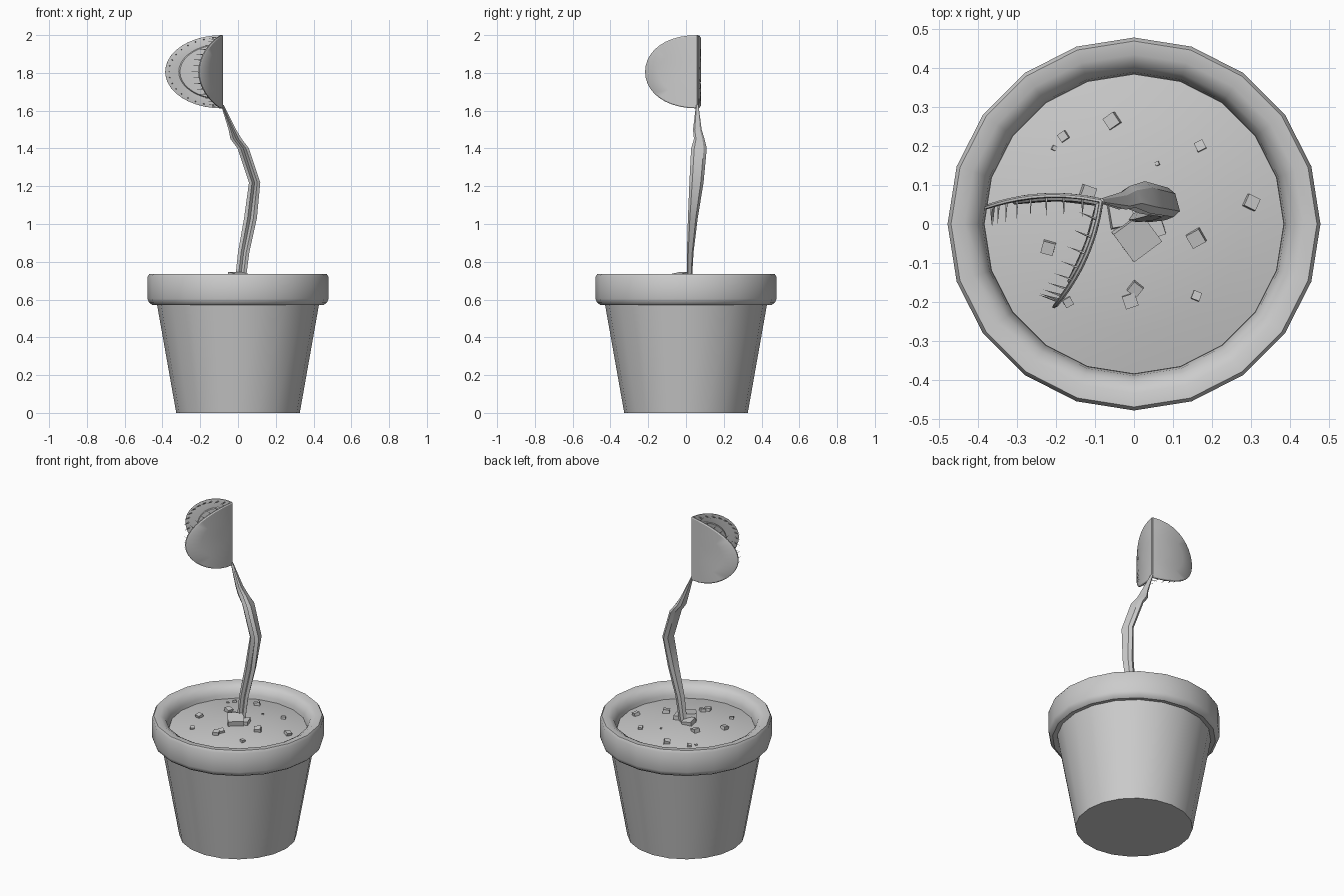
import bpy, bmesh, random
from math import sin, cos, pi, radians
from mathutils import Vector, Matrix, Euler

if "Cube" in bpy.data.objects:
    bpy.data.objects.remove(bpy.data.objects["Cube"])

random.seed(4)


def finish(name, bm, angle=None):
    bmesh.ops.recalc_face_normals(bm, faces=bm.faces)
    me = bpy.data.meshes.new(name)
    bm.to_mesh(me)
    bm.free()
    ob = bpy.data.objects.new(name, me)
    bpy.context.collection.objects.link(ob)
    if angle:
        bpy.ops.object.select_all(action='DESELECT')
        ob.select_set(True)
        bpy.context.view_layer.objects.active = ob
        bpy.ops.object.shade_smooth_by_angle(angle=radians(angle))
    return ob


def loft(bm, rings):
    """Skin closed rings of points and cap both ends."""
    vs = [[bm.verts.new(p) for p in ring] for ring in rings]
    n = len(vs[0])
    for a, b in zip(vs, vs[1:]):
        for i in range(n):
            j = (i + 1) % n
            bm.faces.new((a[i], a[j], b[j], b[i]))
    bm.faces.new(vs[0])
    bm.faces.new(vs[-1])


def lathe(name, profile, sides=20, angle=40):
    bm = bmesh.new()
    loft(bm, [[(r * cos(2 * pi * i / sides), r * sin(2 * pi * i / sides), z)
               for i in range(sides)] for r, z in profile])
    return finish(name, bm, angle)


# Pot with rounded lip, and the domed soil
lathe("pot", [(.327, 0), (.429, .575), (.455, .572), (.472, .585), (.479, .605),
              (.479, .72), (.47, .735), (.435, .733), (.405, .715), (.39, .68), (.384, .64)])
lathe("soil", [(.386, .645), (.385, .66), (.28, .682), (.16, .697), (.06, .703)])

# Grooved leaf-like stem: z, x centre, half width, front y, back y
bm = bmesh.new()
rings = []
for z, x, w, f, b in [(.68, .01, .028, .005, .03), (.85, .03, .03, .005, .04),
                      (1.03, .066, .034, .01, .062), (1.22, .088, .03, .018, .093),
                      (1.40, .028, .03, .027, .11), (1.45, -.01, .03, .042, .098),
                      (1.50, -.03, .02, .037, .083), (1.63, -.083, .007, .053, .066)]:
    d = b - f
    rings.append([(x - w, f + .2 * d, z), (x - w * .45, f, z), (x, f + .35 * d, z),
                  (x + w * .45, f, z), (x + w, f + .2 * d, z),
                  (x + w * .6, f + .8 * d, z), (x, b, z), (x - w * .6, f + .8 * d, z)])
loft(bm, rings)
finish("stem", bm, 30)

# Trap: two half-elliptical lobes opening from a vertical hinge
HINGE = Vector((-.084, .06, 1.806))
N = 20


def lobe_point(u, n, r, a, lift):
    c = r * cos(a)
    bulge = -.022 * 4 * c * (1 - c)
    return HINGE + u * .302 * c + n * (bulge + lift) + Vector((0, 0, .194 * r * sin(a)))


def arc(k):
    return -pi / 2 + pi * k / N


def lobe(name, u, n):
    bm = bmesh.new()
    # (radius fraction, lift): outer shell, rim, then raised inner pad
    steps = [(.35, -.006), (.7, -.006), (.97, -.006), (1, -.002), (1, .004),
             (.97, .006), (.76, .006), (.74, .013), (.4, .015)]
    rows = [[bm.verts.new(lobe_point(u, n, r, arc(k), h)) for k in range(N + 1)]
            for r, h in steps]
    for a, b in zip(rows, rows[1:]):
        for k in range(N):
            bm.faces.new((a[k], a[k + 1], b[k + 1], b[k]))
    bm.faces.new(rows[0])
    bm.faces.new(rows[-1])
    bmesh.ops.holes_fill(bm, edges=[e for e in bm.edges if e.is_boundary])
    finish(name, bm, 30)
    # Spines around the rim
    bm = bmesh.new()
    for k in range(17):
        a = radians(-80 + 10 * k)
        p = lobe_point(u, n, .93, a, 0)
        out = (u * cos(a) + Vector((0, 0, sin(a)))).normalized()
        side = n.cross(out)
        base = [bm.verts.new(p + d * .004) for d in (out, side, -out, -side)]
        tip = bm.verts.new(p + n * .055 + out * .006)
        for i in range(4):
            bm.faces.new((base[i], base[(i + 1) % 4], tip))
        bm.faces.new(base)
    finish(name + "_spines", bm)


for name, deg, s in (("left_lobe", 183.5, 1), ("right_lobe", 246, -1)):
    t = radians(deg)
    lobe(name, Vector((cos(t), sin(t), 0)), Vector((-sin(t), cos(t), 0)) * s)

# Soil clods: x, y, size
bm = bmesh.new()
for x, y, s in [(-.055, .265, .033), (-.18, .225, .022), (-.205, .195, .012), (.17, .2, .024),
                (.06, .155, .01), (.3, .055, .033), (.16, -.035, .038), (.16, -.185, .022),
                (.003, -.165, .03), (-.01, -.197, .034), (-.22, -.06, .032), (-.17, -.2, .022),
                (-.12, .08, .035), (.005, -.03, .09), (.045, -.005, .06), (-.035, .02, .06)]:
    r = (x * x + y * y) ** .5
    tilt = Euler((random.uniform(-.25, .25), random.uniform(-.25, .25), random.uniform(.1, 1.4)))
    z = .705 - .3 * r * r + (0 if s < .05 else -.01)
    bmesh.ops.create_cube(bm, size=s, matrix=Matrix.Translation((x, y, z)) @ tilt.to_matrix().to_4x4())
finish("clods", bm)
